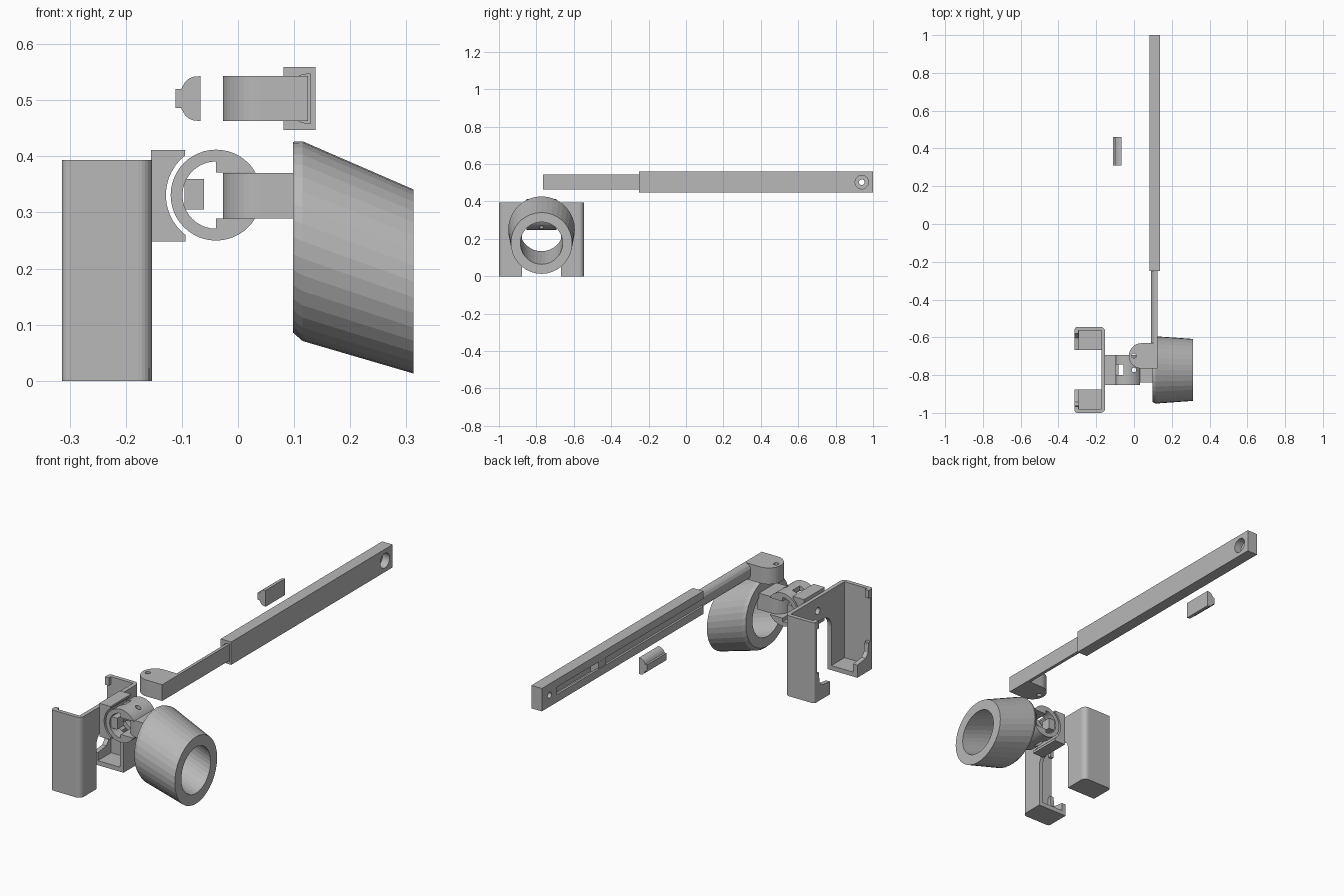
import bpy, bmesh, math

if "Cube" in bpy.data.objects:
    bpy.data.objects.remove(bpy.data.objects["Cube"])

grey = bpy.data.materials.new("light_grey")
grey.diffuse_color = (0.48, 0.48, 0.48, 1)
grey.use_nodes = True
grey.node_tree.nodes["Principled BSDF"].inputs["Base Color"].default_value = grey.diffuse_color


def finish(name, bm):
    bmesh.ops.recalc_face_normals(bm, faces=bm.faces)
    me = bpy.data.meshes.new(name)
    bm.to_mesh(me)
    bm.free()
    me.materials.append(grey)
    ob = bpy.data.objects.new(name, me)
    bpy.context.collection.objects.link(ob)
    return ob


def prism(name, pts, axis, lo, hi):
    """Extrude a 2D outline along an axis; outline is in the other two axes in order."""
    place = {'x': lambda a, b, t: (t, a, b), 'y': lambda a, b, t: (a, t, b),
             'z': lambda a, b, t: (a, b, t)}[axis]
    bm = bmesh.new()
    rows = [[bm.verts.new(place(a, b, t)) for a, b in pts] for t in (lo, hi)]
    for r in rows:
        bm.faces.new(r)
    n = len(pts)
    for i in range(n):
        j = (i + 1) % n
        bm.faces.new((rows[0][i], rows[0][j], rows[1][j], rows[1][i]))
    return finish(name, bm)


def arc(cx, cy, r, a0, a1, n):
    return [(cx + r * math.cos(math.radians(a0 + (a1 - a0) * i / n)),
             cy + r * math.sin(math.radians(a0 + (a1 - a0) * i / n))) for i in range(n + 1)]


def circle(cx, cy, r, n=32):
    return arc(cx, cy, r, 0, 360, n)[:-1]


def box(name, x0, x1, y0, y1, z0, z1):
    return prism(name, [(x0, y0), (x1, y0), (x1, y1), (x0, y1)], 'z', z0, z1)


def boolean(ob, op, *others):
    for o in others:
        m = ob.modifiers.new("cut", 'BOOLEAN')
        m.operation, m.solver, m.object = op, 'EXACT', o
        bpy.context.view_layer.objects.active = ob
        bpy.ops.object.modifier_apply(modifier=m.name)
        bpy.data.objects.remove(o)
    return ob


def d_profile(flat_x, grow=0.0):
    """D-shaped section: flat on +x, rounded towards -x, centred on z 0.503."""
    half = [(0, .04), (-.012, .039), (-.02, .036), (-.027, .03), (-.034, .018)]
    s = 1 + grow / .04
    up = [(flat_x + grow + x * s, .503 + z * s) for x, z in half]
    return up + [(x, 1.006 - z) for x, z in reversed(up)]


def knuckle(x_end, cy):
    return arc(.04, cy, .067, 90, 270, 20) + [(x_end, cy - .067), (x_end, cy + .067)]


YC = -.7725

# Clip bracket: C-shaped wall open to -x, with inward lips
h, t, lip = .2275, .02, .035
half = [(-.314, h - lip), (-.314, h - .012)] + arc(-.302, h - .012, .012, 180, 90, 4)[1:]
half += arc(-.178, h - .025, .025, 90, 0, 6)
inner = [(-.153 - t, h - t), (-.314 + t, h - t), (-.314 + t, h - lip)]
plan = half + [(x, -y) for x, y in reversed(half)]
plan += [(x, -y) for x, y in reversed(inner)] + inner
bracket = prism("clip_bracket", [(x, y + YC) for x, y in plan], 'z', 0, .394)
# lips are lowered behind the top hook
for s in (-1, 1):
    y0, y1 = sorted((YC + s * (h - t), YC + s * (h - lip - .01)))
    boolean(bracket, 'DIFFERENCE', box("cut", -.33, -.28, y0, y1, .14, .355))
# arched slot and bolt hole in the back wall
slot = [(YC - .105, -.1), (YC + .105, -.1)] + arc(YC + .045, .215, .06, 0, 90, 8) \
    + arc(YC - .045, .215, .06, 90, 180, 8)
boolean(bracket, 'DIFFERENCE', prism("cut", slot, 'x', -.2, -.1),
        prism("cut", circle(YC, .33, .017, 20), 'x', -.2, -.1))

# Feet: floor plate and raised front lip on each side
for side, s in (("front", -1), ("rear", 1)):
    y = [YC + s * v for v in (.105, h - .01)]
    box("foot_plate_" + side, -.304, -.158, min(y), max(y), 0, .022)
    prof = [(.105, 0), (.215, 0), (.215, .13), (.192, .13), (.187, .09), (.17, .07), (.105, .062)]
    prism("foot_lip_" + side, [(YC + s * a, b) for a, b in prof], 'x', -.314, -.292)

# Saddle block with a concave seat for the ring
RX, RZ = -.039, .331
seat = [(-.155, .248), (-.094, .248), (-.094, RZ - .0705)]
seat += arc(RX, RZ, .0895, 232, 128, 20) + [(-.094, .411), (-.155, .411)]
saddle = prism("saddle_block", seat, 'y', YC - .08, YC + .08)
boolean(saddle, 'DIFFERENCE', prism("cut", circle(YC, .33, .017, 20), 'x', -.2, 0))

# Swivel ring: hollow left half, forked right half
ring = prism("swivel_ring", circle(RX, RZ, .081, 48), 'y', YC - .08, YC + .08)
hollow = arc(RX, RZ, .06, 90, 270, 20)
boolean(ring, 'DIFFERENCE', prism("cut", hollow, 'y', -1.2, -.4),
        box("cut", RX - .005, .1, -1.2, -.4, .289, .371),
        box("cut", -.2, -.055, YC - .028, YC + .028, .2, .5),
        prism("cut", circle(0, YC, .012, 20), 'z', .2, .5))

# Nut block inside the ring
nut = box("nut_block", -.095, -.061, YC - .075, YC + .075, .305, .36)
boolean(nut, 'DIFFERENCE', box("cut", -.082, 0, YC - .028, YC + .028, .2, .5),
        prism("cut", circle(YC, .33, .015, 20), 'x', -.2, 0))

# Arm joining ring and cup
arm = prism("cup_arm", knuckle(.11, YC), 'z', .289, .37)
boolean(arm, 'DIFFERENCE', prism("cut", circle(0, YC, .012, 20), 'z', .2, .5))

# Slanted tapered cup, open at both ends: (x, centre z, radius)
bm = bmesh.new()
N = 36
loops = []
for x, cz, r in ((.098, .256, .170), (.115, .249, .178), (.313, .177, .164),
                 (.313, .177, .113), (.098, .252, .118)):
    loops.append([bm.verts.new((x, YC + a, cz + b)) for a, b in circle(0, 0, r, N)])
for k in range(5):
    a, b = loops[k], loops[(k + 1) % 5]
    for i in range(N):
        j = (i + 1) % N
        bm.faces.new((a[i], a[j], b[j], b[i]))
finish("slanted_cup", bm)

# Outer rail: channel with slot on -x and a counterbored hole at the end
rail = box("outer_rail", .081, .138, -.25, 1, .447, .559)
boolean(rail, 'DIFFERENCE', prism("cut", d_profile(.125, .004), 'y', -.4, .885),
        box("cut", .05, .11, -.4, .885, .485, .521),
        prism("cut", circle(.94, .503, .036), 'x', .1, .2),
        prism("cut", circle(.94, .503, .015), 'x', 0, .2))

# Sliding inner bar with a rounded pivot end
bar = prism("inner_bar", d_profile(.125), 'y', -.76, .56)
tip = prism("bar_pivot", knuckle(.125, -.698), 'z', .463, .543)
boolean(tip, 'DIFFERENCE', prism("cut", circle(0, -.698, .012, 20), 'z', .4, .6))
box("bar_stop", .083, .1, .5, .56, .487, .519)

# Loose slider piece with a small guide rib
prism("loose_slider", d_profile(-.067), 'y', .31, .46)
box("slider_rib", -.111, -.09, .31, .46, .486, .52)
